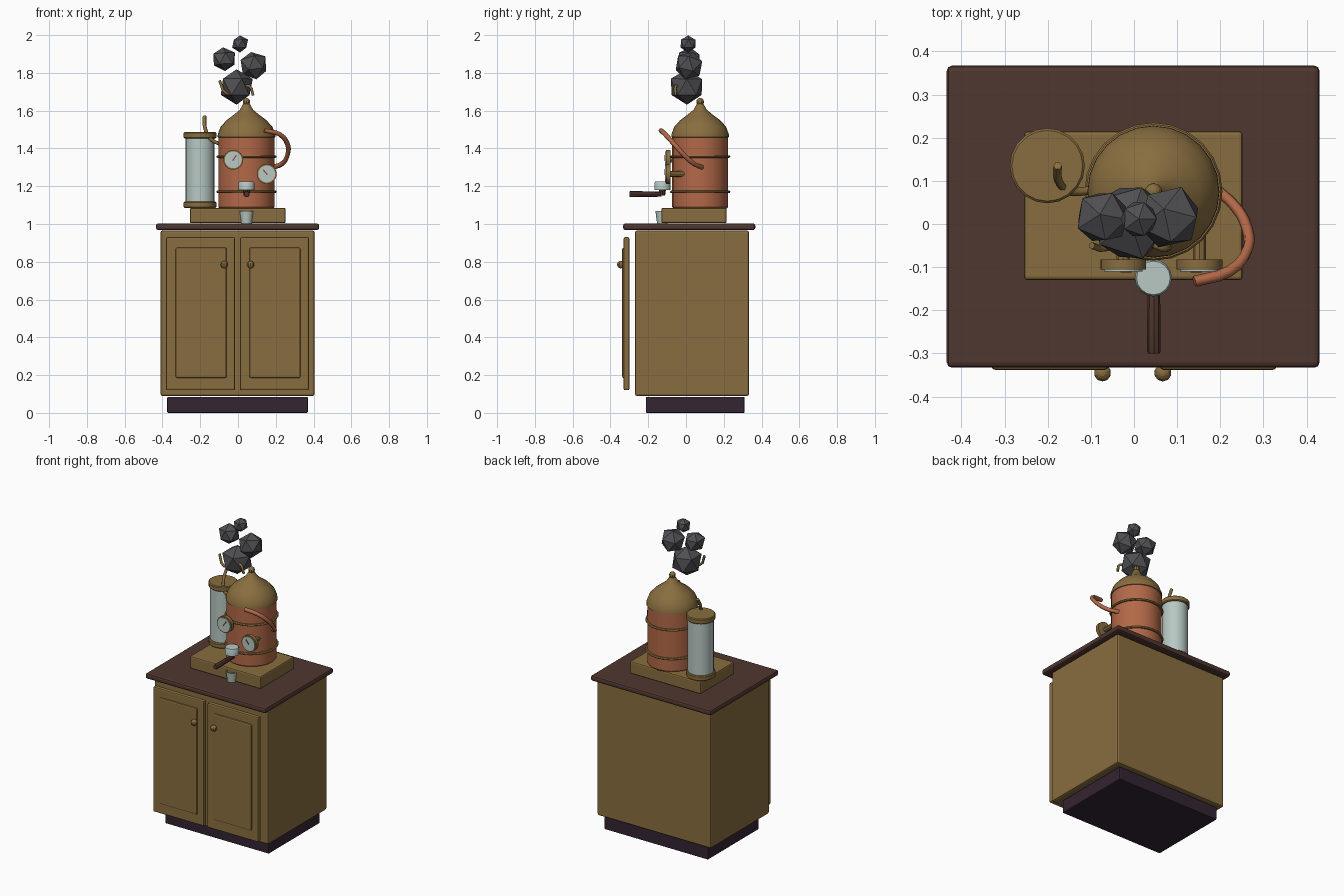
import bpy
import bmesh
import math
import random
from mathutils import Vector, Matrix

random.seed(4)
cube = bpy.data.objects.get("Cube")
if cube:
    bpy.data.objects.remove(cube)


def material(name, r, g, b):
    m = bpy.data.materials.new(name)
    m.use_nodes = True
    m.diffuse_color = (r, g, b, 1)
    m.node_tree.nodes["Principled BSDF"].inputs["Base Color"].default_value = (r, g, b, 1)
    return m


BRASS = material("golden brass wood", .25, .155, .05)
COPPER = material("copper", .45, .14, .065)
WALNUT = material("dark walnut", .08, .038, .03)
PLINTH = material("plum black", .034, .018, .032)
PALE = material("pale glass", .48, .58, .55)
SMOKE = material("smoke grey", .08, .08, .088)
RED = material("needle red", .30, .05, .03)


def finish(name, bm, mat, smooth=True):
    bmesh.ops.recalc_face_normals(bm, faces=bm.faces)
    mesh = bpy.data.meshes.new(name)
    bm.to_mesh(mesh)
    bm.free()
    mesh.materials.append(mat)
    ob = bpy.data.objects.new(name, mesh)
    bpy.context.collection.objects.link(ob)
    if smooth:
        bpy.ops.object.select_all(action="DESELECT")
        ob.select_set(True)
        bpy.context.view_layer.objects.active = ob
        bpy.ops.object.shade_smooth_by_angle(angle=math.radians(30))
    return ob


def box(name, mat, x, y, z, bevel=0.0, segments=2):
    """Box from (min, max) ranges with softened edges."""
    bm = bmesh.new()
    bmesh.ops.create_cube(bm, size=1)
    for v in bm.verts:
        v.co = [lo + (c + .5) * (hi - lo) for c, (lo, hi) in zip(v.co, (x, y, z))]
    ob = finish(name, bm, mat, False)
    if bevel:
        mod = ob.modifiers.new("Soft edges", "BEVEL")
        mod.width, mod.segments = bevel, segments
    return ob


def lathe(name, mat, profile, at, sides=20, axis="Z"):
    """Revolve (radius, height) points; axis Y points to the front."""
    bm = bmesh.new()
    rings = []
    for r, h in profile:
        rings.append([bm.verts.new((r * math.cos(a), r * math.sin(a), h))
                      for a in (2 * math.pi * i / sides for i in range(sides))])
    for low, high in zip(rings, rings[1:]):
        for i in range(sides):
            j = (i + 1) % sides
            bm.faces.new((low[i], low[j], high[j], high[i]))
    bm.faces.new(rings[0])
    bm.faces.new(rings[-1])
    turn = Matrix.Rotation(math.pi / 2, 4, "X") if axis == "Y" else Matrix()
    bm.transform(Matrix.Translation(at) @ turn)
    return finish(name, bm, mat)


def ball(name, mat, at, r):
    bm = bmesh.new()
    bmesh.ops.create_uvsphere(bm, u_segments=10, v_segments=8, radius=r)
    bm.transform(Matrix.Translation(at))
    return finish(name, bm, mat, False)


def tube(name, mat, points, r):
    """Round pipe along a smooth path."""
    cu = bpy.data.curves.new(name, "CURVE")
    cu.dimensions = "3D"
    cu.bevel_depth, cu.bevel_resolution = r, 1
    cu.use_fill_caps = True
    cu.resolution_u = 3
    sp = cu.splines.new("BEZIER")
    sp.bezier_points.add(len(points) - 1)
    for bp, p in zip(sp.bezier_points, points):
        bp.co = p
        bp.handle_left_type = bp.handle_right_type = "AUTO"
    cu.materials.append(mat)
    ob = bpy.data.objects.new(name, cu)
    bpy.context.collection.objects.link(ob)
    return ob


# Cabinet
box("plinth", PLINTH, (-.375, .37), (-.213, .31), (0, .085), .006)
box("cabinet_body", BRASS, (-.41, .405), (-.27, .333), (.09, .965), .01)
box("countertop", WALNUT, (-.434, .43), (-.333, .367), (.968, 1.003), .012)

# Doors, each with a raised panel and a knob
for side, x0, knob_x in (("right", -.38, -.073), ("left", .01, .067)):
    x1 = x0 + .365
    box(side + "_door", BRASS, (x0, x1), (-.33, -.30), (.12, .93), .008)
    box(side + "_door_panel", BRASS, (x0 + .05, x1 - .045), (-.338, -.32), (.185, .875), .008)
    lathe(side + "_knob_stem", BRASS, [(.008, 0), (.008, .025)], (knob_x, -.325, .785), 8, "Y")
    ball(side + "_knob", BRASS, (knob_x, -.345, .785), .02)

# Machine base and boiler
box("machine_base", BRASS, (-.255, .252), (-.13, .215), (1.005, 1.085), .008)
centre = (.045, .075, 0)
lathe("boiler", COPPER, [(.14, 1.08), (.148, 1.09), (.148, 1.46), (.14, 1.465)], centre, 24)
lathe("boiler_dome", BRASS,
      [(.13, 1.455), (.153, 1.46), (.152, 1.475), (.137, 1.515), (.105, 1.55),
       (.065, 1.58), (.035, 1.605), (.018, 1.635)], centre, 24)
ball("dome_finial", BRASS, (.045, .075, 1.647), .02)
for i, z in enumerate((1.17, 1.357)):
    lathe("boiler_hoop_%d" % (i + 1), BRASS,
          [(.146, z - .007), (.156, z - .006), (.16, z), (.156, z + .006), (.146, z + .007)],
          centre, 24)

# Glass tank with its caps
tank = (-.201, .135, 0)
lathe("tank_glass", PALE, [(.077, 1.10), (.077, 1.465)], tank)
for name, z in (("tank_bottom_cap", 1.085), ("tank_top_cap", 1.453)):
    lathe(name, BRASS, [(.082, z), (.087, z + .005), (.087, z + .028), (.082, z + .033)], tank)

# Pipes
tube("tank_pipe", BRASS, [(-.177, .135, 1.57), (-.175, .10, 1.51), (-.145, .075, 1.45),
                          (-.09, .08, 1.42)], .01)
tube("copper_pipe", COPPER, [(.14, -.133, 1.495), (.22, -.11, 1.475), (.263, -.06, 1.42),
                             (.262, -.01, 1.365), (.235, .04, 1.32), (.185, .085, 1.30)], .013)
tube("steam_pipe", BRASS, [(-.098, -.05, 1.76), (-.06, -.055, 1.69), (0, -.03, 1.71),
                           (.06, -.055, 1.73), (.08, -.055, 1.68)], .008)

# Pressure gauges with needles
for side, x, z, lean in (("right", -.025, 1.34, .6), ("left", .152, 1.265, -.7)):
    lathe(side + "_gauge_rim", BRASS, [(.053, 0), (.053, .023)], (x, -.082, z), 18, "Y")
    lathe(side + "_gauge_face", PALE, [(.045, 0), (.045, .006)], (x, -.104, z), 18, "Y")
    needle = box(side + "_gauge_needle", RED, (-.003, .003), (-.003, 0), (-.006, .03))
    needle.location = (x, -.1095, z)
    needle.rotation_euler.y = lean
    lathe(side + "_gauge_mount", BRASS, [(.015, 0), (.015, .09)], (x, -.0, z), 8, "Y")

# Brewing head, its handle and the cup
head = (.045, -.125, 0)
lathe("brew_head", PALE, [(.043, 1.18), (.043, 1.215), (.039, 1.224)], head, 16)
lathe("filter_holder", WALNUT, [(.015, 1.15), (.02, 1.182)], head, 10)
lathe("filter_handle", WALNUT, [(.013, 0), (.015, .06), (.016, .165), (.013, .17)],
      (.046, -.13, 1.158), 8, "Y")
lathe("cup", PALE, [(.028, 1.003), (.037, 1.068), (.032, 1.068), (.026, 1.02)], head, 16)

# Faceted smoke puffs
puffs = (((-.008, .005, 1.725), .097), ((-.074, .015, 1.872), .066),
         ((.083, .015, 1.838), .077), ((.011, .012, 1.955), .046))
for i, (at, r) in enumerate(puffs):
    bm = bmesh.new()
    bmesh.ops.create_icosphere(bm, subdivisions=1, radius=r)
    for v in bm.verts:
        v.co *= random.uniform(.94, 1.04)
    spin = Matrix.Rotation(i * 1.1, 4, Vector((.3, 1, .4))) if i < 3 else Matrix()
    bm.transform(Matrix.Translation(at) @ spin)
    finish("smoke_puff_%d" % (i + 1), bm, SMOKE, False)
